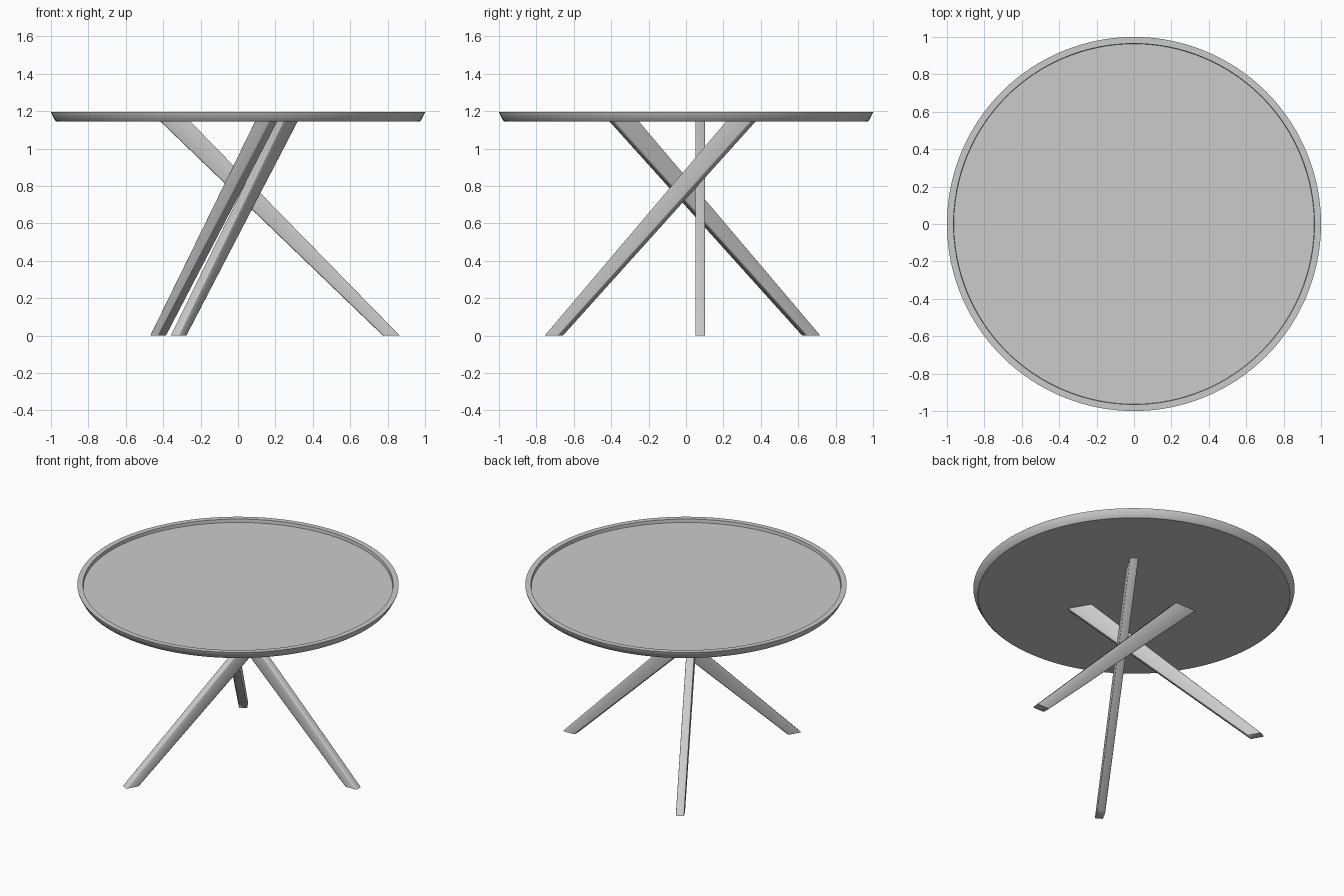
import bpy, bmesh, math
from mathutils import Matrix, Vector

if "Cube" in bpy.data.objects:
    bpy.data.objects.remove(bpy.data.objects["Cube"])

TOP_Z = 1.145                      # underside of the table top
PIVOT = Vector((0.025, 0.013, 0))  # centre of the leg arrangement


def make_object(name, bm, angle=30):
    bmesh.ops.recalc_face_normals(bm, faces=bm.faces)
    mesh = bpy.data.meshes.new(name)
    bm.to_mesh(mesh)
    bm.free()
    obj = bpy.data.objects.new(name, mesh)
    bpy.context.collection.objects.link(obj)
    bpy.ops.object.select_all(action='DESELECT')
    obj.select_set(True)
    bpy.context.view_layer.objects.active = obj
    bpy.ops.object.shade_smooth_by_angle(angle=math.radians(angle))
    return obj


# Round tray-like top: flared rim with a shallow recess
def build_top():
    profile = [(0.97, TOP_Z), (0.978, TOP_Z + 0.006), (0.998, 1.188), (1.0, 1.197),
               (0.965, 1.197), (0.963, 1.175)]
    n = 128
    bm = bmesh.new()
    rings = [[bm.verts.new((r * math.cos(2 * math.pi * i / n),
                            r * math.sin(2 * math.pi * i / n), z))
              for i in range(n)] for r, z in profile]
    for a, b in zip(rings, rings[1:]):
        for i in range(n):
            j = (i + 1) % n
            bm.faces.new((a[i], a[j], b[j], b[i]))
    bm.faces.new(rings[0])
    bm.faces.new(rings[-1])
    make_object("table_top", bm)


# Slanted leg, wider at the top, with softened long edges
def build_leg(index):
    outline = [(0.775, 0), (0.865, 0), (-0.255, TOP_Z), (-0.415, TOP_Z)]
    bm = bmesh.new()
    sides = [[bm.verts.new((x, y, z)) for x, z in outline] for y in (0.05, 0.102)]
    bm.faces.new(sides[0])
    bm.faces.new(sides[1])
    for i in range(4):
        j = (i + 1) % 4
        bm.faces.new((sides[0][i], sides[0][j], sides[1][j], sides[1][i]))
    long_edges = [e for e in bm.edges
                  if abs(e.verts[0].co.z - e.verts[1].co.z) > 0.5]
    bmesh.ops.bevel(bm, geom=long_edges, offset=0.007, segments=2,
                    profile=0.5, affect='EDGES')
    # The bevel must not move the cut ends off the floor and top
    turn = Matrix.Rotation(math.radians(120 * index), 4, 'Z')
    bmesh.ops.transform(bm, verts=bm.verts, matrix=Matrix.Translation(PIVOT) @ turn
                        @ Matrix.Translation(-PIVOT))
    make_object(f"leg_{index + 1}", bm, 50)


build_top()
for k in range(3):
    build_leg(k)
